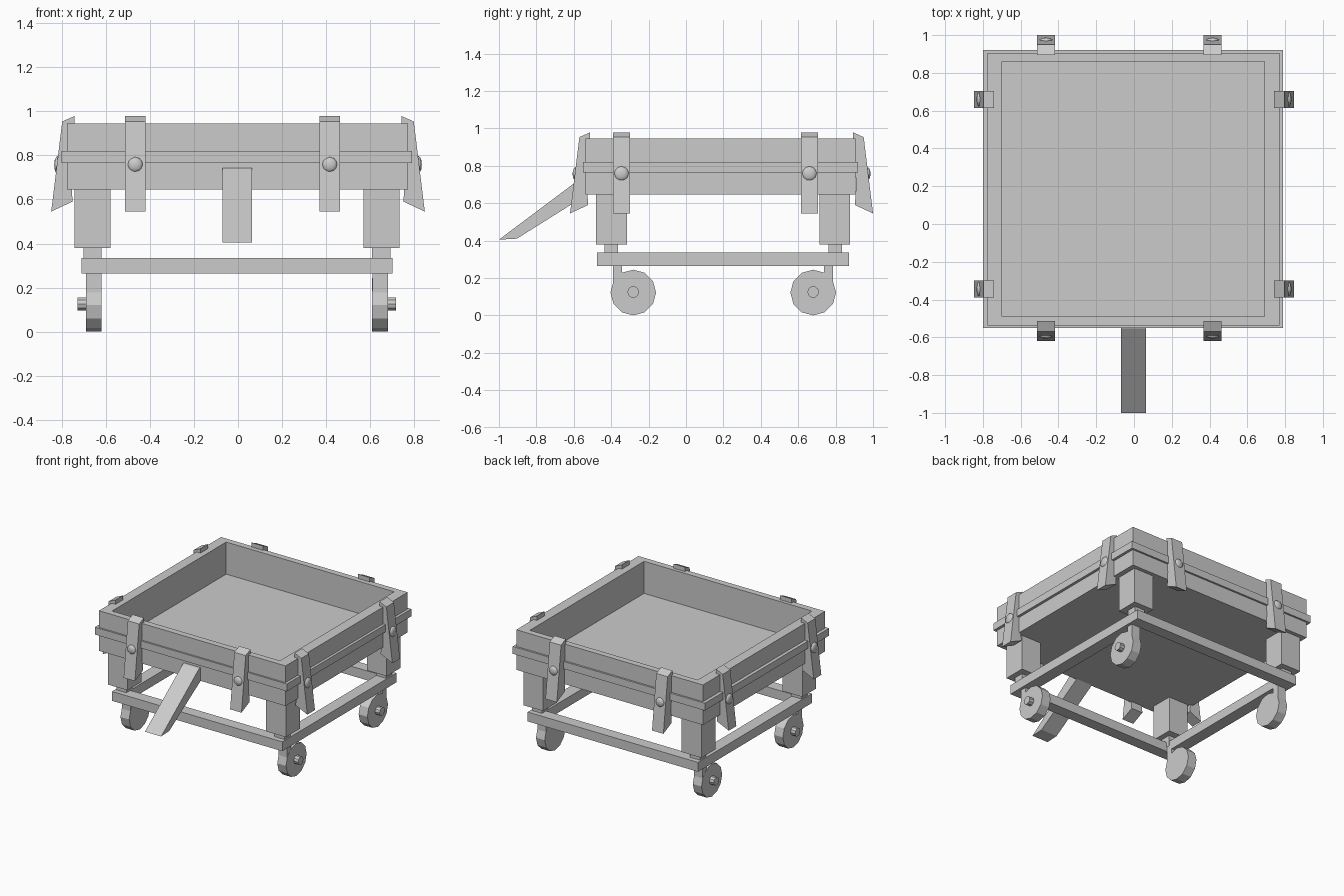
import bpy, bmesh, math
from mathutils import Matrix, Vector

if "Cube" in bpy.data.objects:
    bpy.data.objects.remove(bpy.data.objects["Cube"])

CX, CY = -0.005, 0.187   # centre of the tray


def finish(name, bm):
    bmesh.ops.recalc_face_normals(bm, faces=bm.faces)
    me = bpy.data.meshes.new(name)
    bm.to_mesh(me)
    bm.free()
    ob = bpy.data.objects.new(name, me)
    bpy.context.collection.objects.link(ob)
    return ob


def box(name, x0, x1, y0, y1, z0, z1):
    bm = bmesh.new()
    bmesh.ops.create_cube(bm, size=1)
    for v in bm.verts:
        v.co = ((x0 + x1) / 2 + v.co.x * (x1 - x0),
                (y0 + y1) / 2 + v.co.y * (y1 - y0),
                (z0 + z1) / 2 + v.co.z * (z1 - z0))
    return finish(name, bm)


def ring(name, outer, inner, z0, z1):
    """Rectangular frame; outer and inner are (x0, x1, y0, y1)."""
    bm = bmesh.new()
    loops = []
    for (x0, x1, y0, y1), z in ((outer, z0), (outer, z1), (inner, z1), (inner, z0)):
        loops.append([bm.verts.new((x, y, z)) for x, y in
                      ((x0, y0), (x1, y0), (x1, y1), (x0, y1))])
    for k in range(4):
        a, b = loops[k], loops[(k + 1) % 4]
        for i in range(4):
            j = (i + 1) % 4
            bm.faces.new((a[i], a[j], b[j], b[i]))
    return finish(name, bm)


def prism(name, points, lo, hi, place):
    """Extrude a 2D profile from lo to hi; place maps (u, z, w) to xyz."""
    bm = bmesh.new()
    a = [bm.verts.new(place(u, z, lo)) for u, z in points]
    b = [bm.verts.new(place(u, z, hi)) for u, z in points]
    bm.faces.new(a)
    bm.faces.new(b)
    for i in range(len(a)):
        j = (i + 1) % len(a)
        bm.faces.new((a[i], a[j], b[j], b[i]))
    return finish(name, bm)


def cylinder_x(name, x0, x1, y, z, r, n):
    pts = [(y + r * math.cos(2 * math.pi * i / n), z + r * math.sin(2 * math.pi * i / n))
           for i in range(n)]
    return prism(name, pts, x0, x1, lambda u, v, w: (w, u, v))


def rivet(name, pos, scale):
    bm = bmesh.new()
    bmesh.ops.create_icosphere(bm, subdivisions=2, radius=1)
    bmesh.ops.transform(bm, verts=bm.verts,
                        matrix=Matrix.Translation(pos) @ Matrix.Diagonal(Vector((*scale, 1))))
    ob = finish(name, bm)
    for p in ob.data.polygons:
        p.use_smooth = True
    return ob


# Tray walls, floor and surrounding band
inner = (-0.70, 0.69, -0.49, 0.86)
ring("tray_wall", (-0.775, 0.77, -0.537, 0.906), inner, 0.645, 0.945)
box("tray_floor", *inner, 0.645, 0.705)
ring("tray_band", (-0.80, 0.79, -0.55, 0.92), (-0.75, 0.745, -0.52, 0.89), 0.765, 0.82)

# Lower frame
ring("lower_frame", (-0.71, 0.70, -0.476, 0.872), (-0.62, 0.61, -0.39, 0.786), 0.265, 0.335)

# Legs, posts and casters at each corner
for sx, side in ((-1, "left"), (1, "right")):
    def xs(a, b):
        return sorted((CX + sx * a, CX + sx * b))
    for sy, end in ((-1, "front"), (1, "rear")):
        tag = f"{end}_{side}"

        def ys(a, b):
            return sorted((CY + 0.012 + sy * a, CY + 0.012 + sy * b))
        box("leg_" + tag, *xs(0.573, 0.737), *ys(0.514, 0.679), 0.38, 0.65)
        box("post_" + tag, *xs(0.613, 0.696), *ys(0.563, 0.636), 0.30, 0.385)
        box("caster_fork_" + tag, *xs(0.614, 0.684), *ys(0.54, 0.588), 0.125, 0.27)
        wy = CY + 0.012 + sy * 0.481
        cylinder_x("wheel_" + tag, *xs(0.613, 0.685), wy, 0.122, 0.122, 12)
        cylinder_x("axle_" + tag, *xs(0.65, 0.722), wy, 0.125, 0.031, 10)

# Clamps hooked over the rim, with rivets (profile as outward distance, height)
clamp = [(0.0, 0.545), (-0.05, 0.953), (-0.106, 0.978), (-0.106, 0.944),
         (-0.09, 0.70), (-0.097, 0.59)]
for s, side in ((-1, "left"), (1, "right")):
    for i, y in enumerate((-0.345, 0.66)):
        prism(f"clamp_{side}_{i}", clamp, y - 0.045, y + 0.045,
              lambda u, z, w: (s * (0.847 + u), w, z))
        rivet(f"rivet_{side}_{i}", (s * 0.818, y, 0.757), (0.016, 0.04, 0.04))
for s, side in ((-1, "front"), (1, "back")):
    for i, x in enumerate((-0.466, 0.416)):
        prism(f"clamp_{side}_{i}", clamp, x - 0.047, x + 0.047,
              lambda u, z, w: (w, 0.19 + s * (0.81 + u), z))
        rivet(f"rivet_{side}_{i}", (x, 0.19 + s * 0.781, 0.757), (0.035, 0.016, 0.035))

# Sloping pull handle
prism("pull_handle", [(-1.0, 0.405), (-0.904, 0.41), (-0.53, 0.645), (-0.53, 0.745),
                      (-0.553, 0.74)], -0.07, 0.064, lambda u, z, w: (w, u, z))
